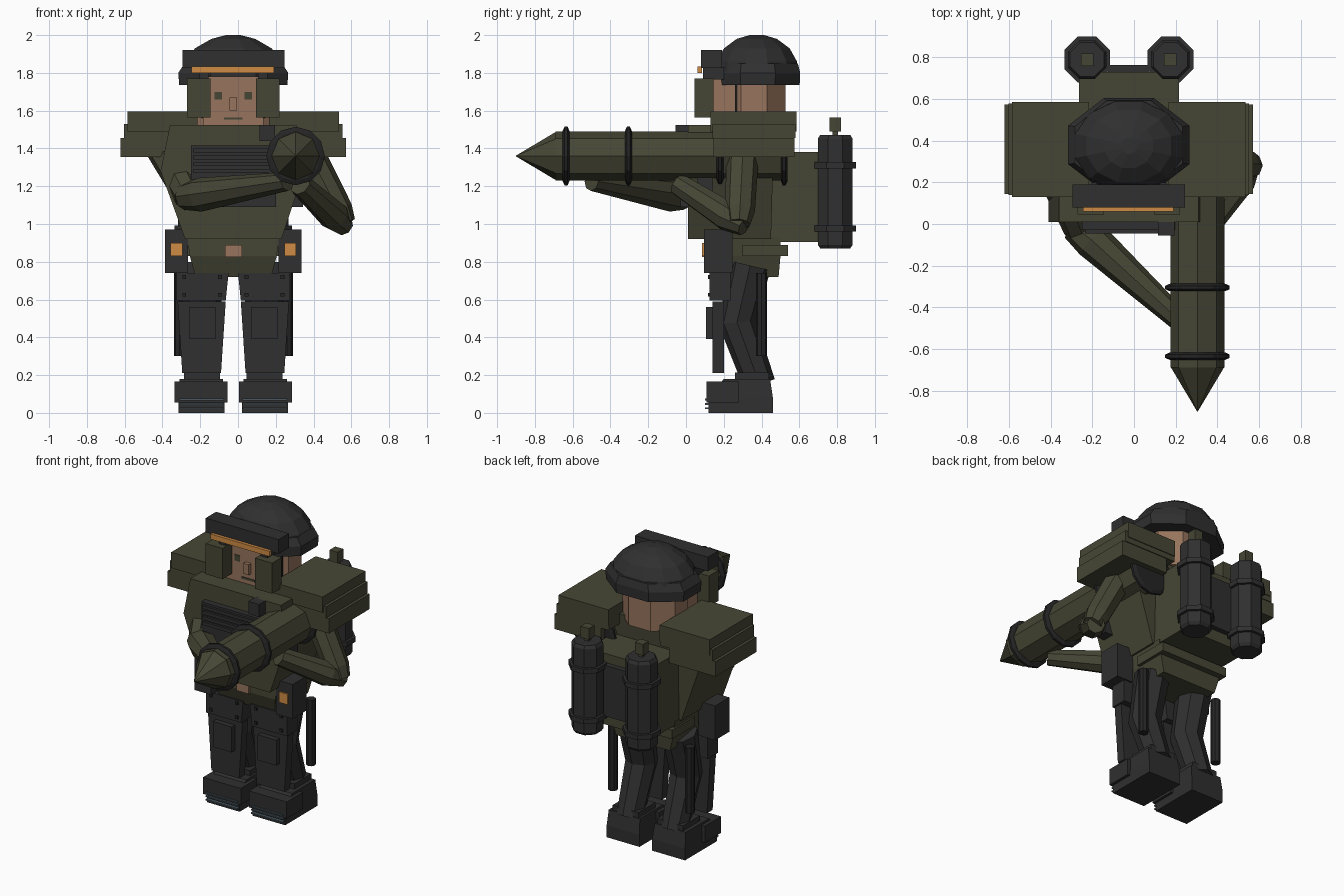
import bpy, bmesh, math
from mathutils import Vector

cube = bpy.data.objects.get("Cube")
if cube:
    bpy.data.objects.remove(cube)

C = -0.025  # centre line of the body


def material(name, rgb):
    m = bpy.data.materials.new(name)
    m.use_nodes = True
    m.diffuse_color = (*rgb, 1)
    m.node_tree.nodes["Principled BSDF"].inputs["Base Color"].default_value = (*rgb, 1)
    return m


OLIVE = material("olive", (0.062, 0.062, 0.036))
DARK = material("charcoal", (0.029, 0.029, 0.03))
BLACK = material("black", (0.018, 0.018, 0.019))
SKIN = material("skin", (0.31, 0.175, 0.11))
ORANGE = material("orange", (0.62, 0.26, 0.06))
STEEL = material("blue grey", (0.07, 0.1, 0.12))


def build(name, rings, mat):
    """Skin a list of point rings and cap both ends."""
    bm = bmesh.new()
    loops = [[bm.verts.new(p) for p in ring] for ring in rings]
    n = len(loops[0])
    for a, b in zip(loops, loops[1:]):
        for i in range(n):
            j = (i + 1) % n
            bm.faces.new((a[i], a[j], b[j], b[i]))
    bm.faces.new(loops[0][::-1])
    bm.faces.new(loops[-1])
    bmesh.ops.recalc_face_normals(bm, faces=bm.faces)
    me = bpy.data.meshes.new(name)
    bm.to_mesh(me)
    bm.free()
    me.materials.append(mat)
    ob = bpy.data.objects.new(name, me)
    bpy.context.collection.objects.link(ob)
    return ob


def frustum(name, layers, mat):
    """Layers of (z, x0, x1, y0, y1)."""
    return build(name, [[(a, c, z), (b, c, z), (b, d, z), (a, d, z)]
                        for z, a, b, c, d in layers], mat)


def box(name, x, y, z, mat):
    return frustum(name, [(h, *x, *y) for h in z], mat)


def pair(name, x, y, z, mat):
    """Boxes on both sides; x is measured outwards from the centre line."""
    box("left_" + name, (C + x[0], C + x[1]), y, z, mat)
    box("right_" + name, (C - x[1], C - x[0]), y, z, mat)


def prism(name, x, y, layers, mat, sides=8, turn=0.5):
    """Upright stack of (z, rx, ry) polygons."""
    angles = [2 * math.pi * (i + turn) / sides for i in range(sides)]
    return build(name, [[(x + rx * math.cos(t), y + ry * math.sin(t), z) for t in angles]
                        for z, rx, ry in layers], mat)


def tube(name, path, radii, mat, sides=8):
    """Faceted tube that follows a path."""
    pts = [Vector(p) for p in path]
    rings = []
    for i, p in enumerate(pts):
        d = (pts[min(i + 1, len(pts) - 1)] - pts[max(i - 1, 0)]).normalized()
        ref = Vector((0, 0, 1)) if abs(d.z) < 0.8 else Vector((1, 0, 0))
        u = d.cross(ref).normalized()
        v = d.cross(u)
        rings.append([p + radii[i] * (u * math.cos(t) + v * math.sin(t))
                      for t in (2 * math.pi * k / sides for k in range(sides))])
    return build(name, rings, mat)


# Helmet
prism("helmet_brim", C, 0.38, [(1.735, 0.31, 0.24), (1.8, 0.315, 0.243), (1.85, 0.28, 0.23)], DARK)
prism("helmet_dome", C, 0.375, [(1.8, 0.28, 0.225), (1.86, 0.265, 0.22), (1.93, 0.21, 0.18),
                                (1.98, 0.12, 0.11), (2.0, 0.04, 0.04)], DARK, 12)
box("helmet_visor", (C - 0.27, C + 0.27), (0.08, 0.19), (1.825, 1.92), DARK)
box("visor_strip", (C - 0.22, C + 0.215), (0.06, 0.085), (1.8, 1.835), ORANGE)
pair("strip_clip", (0.13, 0.18), (0.09, 0.2), (1.765, 1.83), DARK)

# Head and face
box("face", (C - 0.16, C + 0.16), (0.145, 0.36), (1.5, 1.78), SKIN)
prism("head", C, 0.36, [(1.5, 0.21, 0.18), (1.78, 0.21, 0.18)], SKIN)
pair("eye", (0.06, 0.1), (0.14, 0.147), (1.66, 1.7), OLIVE)
box("nose", (C - 0.02, C + 0.02), (0.12, 0.147), (1.6, 1.67), SKIN)
box("mouth", (C - 0.05, C + 0.05), (0.14, 0.147), (1.552, 1.565), OLIVE)
pair("cheek_guard", (0.12, 0.246), (0.045, 0.145), (1.565, 1.77), OLIVE)
pair("chin_strap", (0.155, 0.168), (0.26, 0.285), (1.56, 1.76), BLACK)

# Torso
frustum("torso", [(0.92, C - 0.255, C + 0.255, 0.01, 0.45),
                  (1.28, C - 0.385, C + 0.375, 0.01, 0.46),
                  (1.525, C - 0.335, C + 0.335, 0.01, 0.47)], OLIVE)
frustum("hips", [(0.72, C - 0.2, C + 0.2, 0.14, 0.49), (0.83, C - 0.23, C + 0.23, 0.1, 0.5),
                 (0.93, C - 0.245, C + 0.245, 0.1, 0.5)], OLIVE)
box("back_belt", (C - 0.25, C + 0.25), (0.3, 0.54), (0.83, 0.89), OLIVE)
box("belt_buckle", (C - 0.045, C + 0.045), (0.085, 0.11), (0.825, 0.89), SKIN)
box("chest_plate", (C - 0.225, C + 0.225), (-0.03, 0.02), (1.09, 1.415), DARK)
for i in range(4):
    z = 1.27 + 0.036 * i
    box(f"chest_slat_{i}", (C - 0.21, C + 0.21), (-0.045, -0.02), (z, z + 0.022), DARK)
box("radio", (0.115, 0.195), (-0.055, 0.03), (1.44, 1.525), DARK)

# Stepped shoulder pads
pair("shoulder_top", (0.19, 0.56), (0.13, 0.585), (1.49, 1.595), OLIVE)
pair("shoulder_middle", (0.19, 0.578), (0.14, 0.58), (1.455, 1.53), OLIVE)
pair("shoulder_bottom", (0.25, 0.597), (0.145, 0.575), (1.355, 1.455), OLIVE)

# Hip pouches with coloured patches
pair("hip_pouch", (0.24, 0.362), (0.095, 0.245), (0.74, 0.97), DARK)
pair("pouch_patch", (0.27, 0.333), (0.085, 0.095), (0.83, 0.9), ORANGE)

# Backpack with two tanks
box("backpack", (C - 0.24, C + 0.24), (0.45, 0.73), (0.905, 1.38), OLIVE)
box("tank_bridge", (C - 0.1, C + 0.1), (0.72, 0.765), (0.98, 1.32), DARK)
for side, s in (("left", 1), ("right", -1)):
    x = C + 0.2 * s
    prism(side + "_tank", x, 0.79, [(0.87, 0.085, 0.085), (0.89, 0.1, 0.1), (1.45, 0.1, 0.1),
                                    (1.47, 0.088, 0.088)], DARK)
    for k, z in enumerate((0.96, 1.295)):
        prism(f"{side}_tank_clamp_{k}", x, 0.79, [(z, 0.119, 0.119), (z + 0.032, 0.119, 0.119)], DARK)
    box(side + "_tank_valve", (x - 0.015, x + 0.015), (0.775, 0.805), (1.46, 1.5), OLIVE)
    box(side + "_tank_knob", (x - 0.03, x + 0.03), (0.76, 0.82), (1.49, 1.565), OLIVE)

# Shoulder launcher with pointed nose
LX, LZ = 0.305, 1.36
tube("launcher_barrel", [(LX, -0.69, LZ), (LX, 0.53, LZ)], (0.13, 0.13), OLIVE)
tube("launcher_nose", [(LX, -0.9, LZ), (LX, -0.685, LZ)], (0.002, 0.13), OLIVE)
for k, y in enumerate((-0.635, -0.305, 0.18, 0.52)):
    tube(f"launcher_ring_{k}", [(LX, y + d, LZ) for d in (-0.018, -0.008, 0.008, 0.018)],
         (0.133, 0.155, 0.155, 0.133), BLACK, 12)
box("launcher_grip", (0.26, 0.345), (0.06, 0.14), (1.09, 1.26), DARK)

# Arms
tube("right_upper_arm", [(-0.4, 0.32, 1.42), (-0.26, -0.02, 1.15)], (0.1, 0.08), OLIVE)
tube("right_forearm", [(-0.29, -0.01, 1.145), (-0.2, -0.08, 1.155), (0.26, -0.5, 1.225)],
     (0.07, 0.09, 0.05), OLIVE)
tube("left_upper_arm", [(0.38, 0.3, 1.36), (0.53, 0.285, 1.07), (0.565, 0.28, 1.0)],
     (0.085, 0.08, 0.06), OLIVE)
tube("left_forearm", [(0.56, 0.31, 0.99), (0.51, 0.22, 1.04), (0.33, -0.04, 1.21)],
     (0.055, 0.08, 0.06), OLIVE)

# Legs and boots
for side, s in (("left", 1), ("right", -1)):
    def span(a, b):
        return tuple(sorted((C + s * a, C + s * b)))

    x = C + 0.165 * s
    tube(side + "_leg", [(x, 0.34, 0.78), (x, 0.27, 0.48), (x, 0.39, 0.15)],
         (0.11, 0.1, 0.085), DARK)
    frustum(side + "_leg_plate", [(0.21, *span(0.065, 0.27), 0.14, 0.2),
                                  (0.59, *span(0.04, 0.295), 0.14, 0.2)], DARK)
    box(side + "_knee_panel", span(0.095, 0.235), (0.105, 0.145), (0.39, 0.56), DARK)
    frustum(side + "_thigh_pouch", [(0.595, *span(0.04, 0.3), 0.125, 0.235),
                                    (0.74, *span(0.025, 0.3), 0.125, 0.235)], DARK)
    for k, a in enumerate((0.06, 0.25)):
        for z in (0.615, 0.71):
            box(f"{side}_pouch_rivet_{k}", span(a, a + 0.02), (0.117, 0.13), (z, z + 0.02), BLACK)
    tube(side + "_baton", [(C + 0.285 * s, 0.4, 0.3), (C + 0.285 * s, 0.4, 0.74)],
         (0.03, 0.03), BLACK)
    # Boot: cuff, body, toe cap and striped sole
    box(side + "_boot_cuff", span(0.07, 0.26), (0.26, 0.44), (0.15, 0.215), DARK)
    frustum(side + "_boot", [(0, *span(0.047, 0.29), 0.12, 0.46), (0.08, *span(0.047, 0.29), 0.12, 0.46),
                             (0.18, *span(0.055, 0.285), 0.2, 0.445)], DARK)
    box(side + "_toe_cap", span(0.03, 0.31), (0.108, 0.28), (0.055, 0.165), DARK)
    for k in range(3):
        z = 0.02 + 0.023 * k
        box(f"{side}_sole_stripe_{k}", span(0.05, 0.285), (0.1, 0.125), (z, z + 0.009), STEEL)
